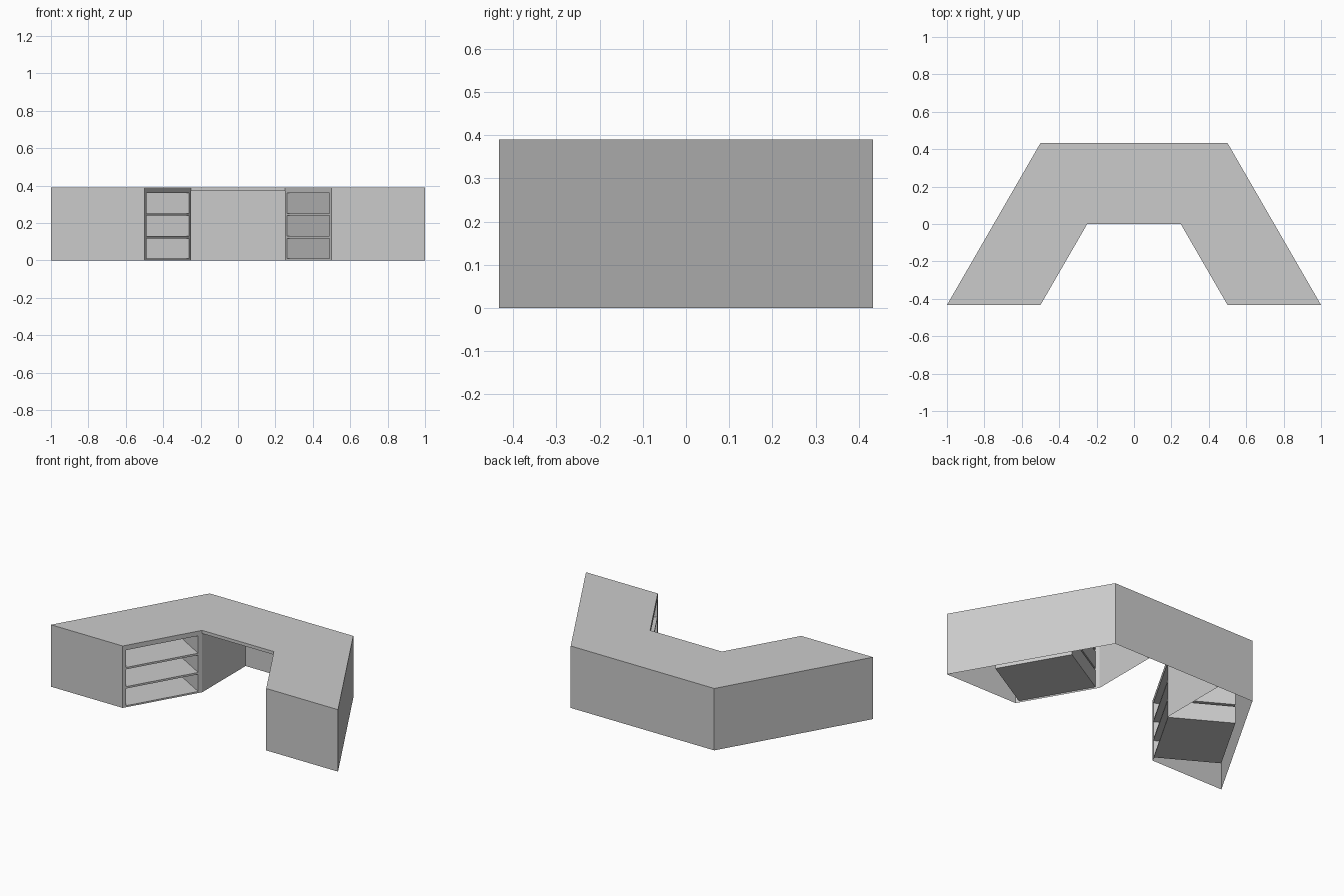
import bpy, bmesh
from mathutils import Vector

if "Cube" in bpy.data.objects:
    bpy.data.objects.remove(bpy.data.objects["Cube"])

H, LIP, Y = 0.39, 0.37, 0.433
DEPTH = 0.385


def make(name, quads, mirror=True):
    """Sheet object from polygons, optionally mirrored across x = 0."""
    bm = bmesh.new()
    for q in quads:
        bm.faces.new([bm.verts.new(p) for p in q])
    bmesh.ops.remove_doubles(bm, verts=bm.verts, dist=1e-5)
    bmesh.ops.recalc_face_normals(bm, faces=bm.faces)
    me = bpy.data.meshes.new(name)
    bm.to_mesh(me)
    bm.free()
    ob = bpy.data.objects.new(name, me)
    bpy.context.collection.objects.link(ob)
    if mirror:
        ob.modifiers.new("mirror", 'MIRROR')
    return ob


def wall(a, b, z0=0, z1=H):
    return [(*a, z0), (*b, z0), (*b, z1), (*a, z1)]


# desktop with its outer panels and wing ends (open underneath)
half = [(-0.25, 0), (-0.5, -Y), (-1, -Y), (-0.5, Y)]
outline = half + [(-x, y) for x, y in reversed(half)]
shell = [[(x, y, H) for x, y in outline]]
shell += [wall(outline[i], outline[i + 1]) for i in (1, 2, 3, 4, 5)]
shell.append(wall((-0.25, 0), (0.25, 0), LIP, H))
make("desk_shell", shell, mirror=False)

# underside of the knee space
make("knee_underside",
     [[(-0.25, 0, LIP), (0.25, 0, LIP), (0.25, Y, LIP), (-0.25, Y, LIP)]], mirror=False)

# straight panels either side of the knee space
make("knee_divider", [wall((-0.25, 0), (-0.25, Y), 0, LIP)])

# local frame of the left inner face: u along it, d into the wing
origin = Vector((-0.5, -Y, 0))
u_dir = Vector((0.5, 0.866, 0))
d_dir = Vector((-0.866, 0.5, 0))


def pt(u, z, d=0):
    return origin + u_dir * u + d_dir * d + Vector((0, 0, z))


us = [0, 0.02, 0.475, 0.5]
zs = [0, 0.01, 0.118, 0.13, 0.239, 0.251, 0.36, H]
frame, boxes = [], []
for i in range(3):
    for j in range(7):
        u0, u1, z0, z1 = us[i], us[i + 1], zs[j], zs[j + 1]
        rim = [(u0, z0), (u1, z0), (u1, z1), (u0, z1)]
        if i == 1 and j % 2:
            # cubby: four sides and a back, open to the front
            boxes.append([pt(*p, DEPTH) for p in rim])
            for k in range(4):
                p, q = rim[k], rim[(k + 1) % 4]
                boxes.append([pt(*p), pt(*q), pt(*q, DEPTH), pt(*p, DEPTH)])
        else:
            frame.append([pt(*p) for p in rim])
make("shelf_frame", frame)
make("shelf_cubbies", boxes)
